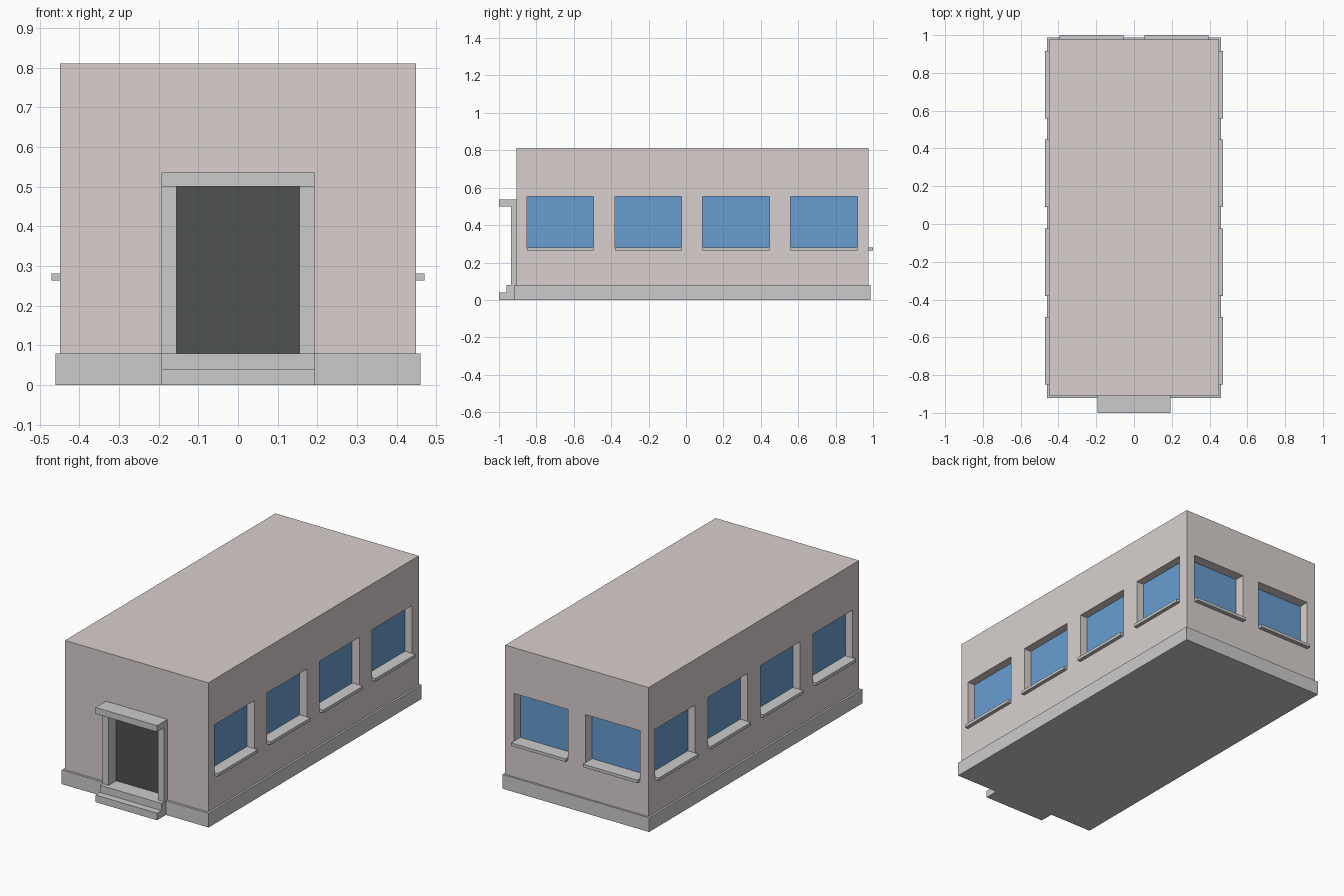
import bpy

if "Cube" in bpy.data.objects:
    bpy.data.objects.remove(bpy.data.objects["Cube"])


def material(name, rgb):
    m = bpy.data.materials.new(name)
    m.diffuse_color = (*rgb, 1)
    m.use_nodes = True
    m.node_tree.nodes["Principled BSDF"].inputs["Base Color"].default_value = m.diffuse_color
    return m


WALL = material("wall_plaster", (0.69, 0.63, 0.62))
GLASS = material("window_glass", (0.14, 0.34, 0.63))
DARK = material("dark_door", (0.08, 0.085, 0.077))


def box(name, x, y, z, mat=None):
    """Box from (min, max) pairs along each axis."""
    size = [b - a for a, b in (x, y, z)]
    mid = [(a + b) / 2 for a, b in (x, y, z)]
    bpy.ops.mesh.primitive_cube_add(size=1, location=mid)
    ob = bpy.context.object
    ob.name = name
    ob.scale = size
    bpy.ops.object.transform_apply(location=False, rotation=False, scale=True)
    if mat:
        ob.data.materials.append(mat)
    return ob


X, FRONT, BACK = 0.449, -0.907, 0.976
PANE = 0.01

# Main block and plinth
walls = box("walls", (-X, X), (FRONT, BACK), (0.08, 0.811), WALL)
box("plinth", (-0.46, 0.46), (-0.92, 0.987), (0, 0.08))


def cut(x, y, z):
    cutter = box("cutter", x, y, z)
    cutter.hide_render = True
    mod = walls.modifiers.new("opening", 'BOOLEAN')
    mod.operation = 'DIFFERENCE'
    mod.solver = 'EXACT'
    mod.object = cutter
    bpy.context.view_layer.objects.active = walls
    bpy.ops.object.modifier_apply(modifier=mod.name)
    bpy.data.objects.remove(cutter)


def window(name, centre, width, face, depth, out, side):
    """Recessed pane with sill; side is -1/1 for the x walls, 0 for the back."""
    along = (centre - width / 2, centre + width / 2)

    def place(lo, hi):
        across = tuple(sorted((face + lo, face + hi)))
        if side:
            return (across if side > 0 else (-across[1], -across[0])), along
        return along, across

    inner = -depth - PANE
    cut(*place(inner, 0.05), (0.264, 0.552))
    box(name + "_glass", *place(inner, -depth), (0.281, 0.552), GLASS)
    box(name + "_sill", *place(inner, out), (0.264, 0.281))


# Four windows on each side, two at the back
for side in (-1, 1):
    for i in range(4):
        window("side_window", -0.672 + 0.47 * i, 0.357, X, 0.046, 0.021, side)
    window("back_window", 0.225 * side, 0.34, BACK, 0.058, 0.024, 0)

# Doorway with door, jambs, canopy and two steps
W, DOOR_Y = 0.193, -0.868
cut((-W, W), (-1.1, DOOR_Y + PANE), (0.05, 0.536))
box("door", (-W, W), (DOOR_Y, DOOR_Y + PANE), (0.08, 0.536), DARK)
for name, x in (("left_jamb", (-W, -0.155)), ("right_jamb", (0.155, W))):
    box(name, x, (-0.936, DOOR_Y), (0.08, 0.5))
box("canopy", (-W, W), (-1.0, DOOR_Y), (0.5, 0.536))
box("upper_step", (-W, W), (-0.96, -0.92), (0, 0.08))
box("lower_step", (-W, W), (-1.0, -0.96), (0, 0.04))
